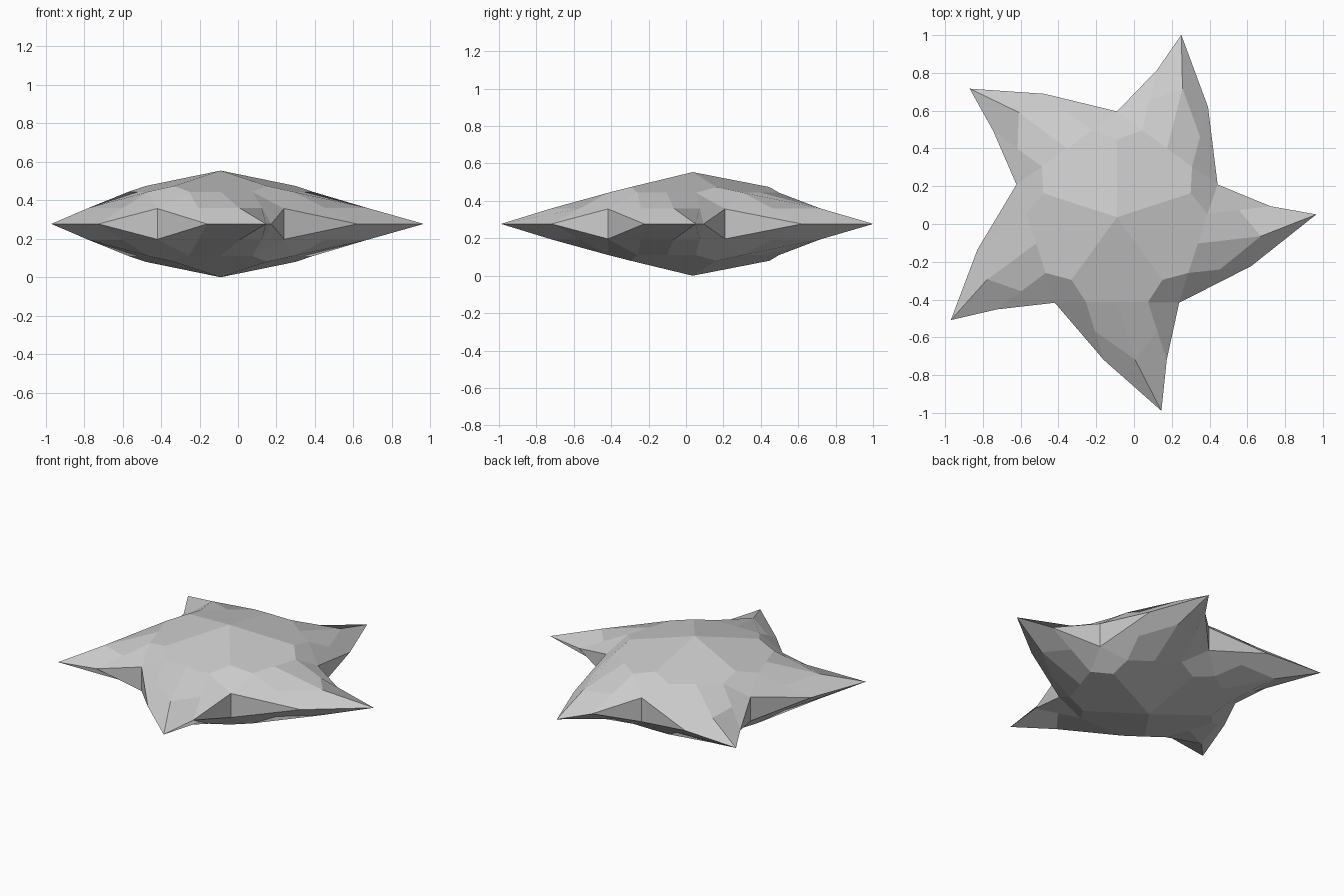
import bpy, bmesh, math
from mathutils import Vector

if "Cube" in bpy.data.objects:
    bpy.data.objects.remove(bpy.data.objects["Cube"])

CX, CY, CZ = -0.09, 0.036, 0.277   # hub centre

bm = bmesh.new()


def polar(radius, degrees, z):
    a = math.radians(degrees)
    return Vector((radius * math.cos(a), radius * math.sin(a), z))


def face(points):
    bm.faces.new([bm.verts.new(p + Vector((CX, CY, CZ))) for p in points])


# each arm: (direction in degrees, tip reach, tip sideways swirl)
arms = [(54, 0.981, 0.292), (-18, 0.999, 0.340), (-90, 1.025, 0.235),
        (198, 1.005, 0.246), (126, 1.009, 0.231)]

for deg, reach, swirl in arms:
    u, t = polar(1, deg, 0), polar(1, deg + 90, 0)

    def at(along, side, z=0.0):
        return u * along + t * side + Vector((0, 0, z))

    tip = at(reach, swirl)
    bend = 0.41 * swirl
    for g in (1, -1):                       # upper and lower halves
        apex = Vector((0, 0, g * 0.277))
        ridge = at(0.755, bend, g * 0.083)
        base_mid = at(0.45, 0, g * 0.167)
        # hub panel
        face([apex, polar(0.41, deg - 36, g * 0.197), at(0.45, -0.164, g * 0.167), base_mid,
              at(0.45, 0.164, g * 0.167), polar(0.41, deg + 36, g * 0.197)])
        for s in (1, -1):                   # both flanks of the arm
            shoulder = at(0.45, s * 0.164, g * 0.167)
            rim = at(0.755, bend + s * 0.167)
            knee = (shoulder + rim) / 2
            valley = polar(0.56, deg + s * 36, g * 0.08)
            face([shoulder, base_mid, ridge, knee])
            face([knee, ridge, tip, rim])
            face([valley, shoulder, knee])
            face([valley, knee, rim])
            if g == 1:                      # upright strip at the notch
                face([valley, polar(0.56, deg + s * 36, -0.08), rim])
        # corner panel between this arm and the next
        n, nt = polar(1, deg + 72, 0), polar(1, deg + 162, 0)
        face([polar(0.41, deg + 36, g * 0.197), at(0.45, 0.164, g * 0.167),
              polar(0.56, deg + 36, g * 0.08),
              n * 0.45 - nt * 0.164 + Vector((0, 0, g * 0.167))])

bmesh.ops.remove_doubles(bm, verts=bm.verts, dist=0.001)
bmesh.ops.recalc_face_normals(bm, faces=bm.faces)

mesh = bpy.data.meshes.new("faceted_star")
bm.to_mesh(mesh)
bm.free()
bpy.context.collection.objects.link(bpy.data.objects.new("faceted_star", mesh))
